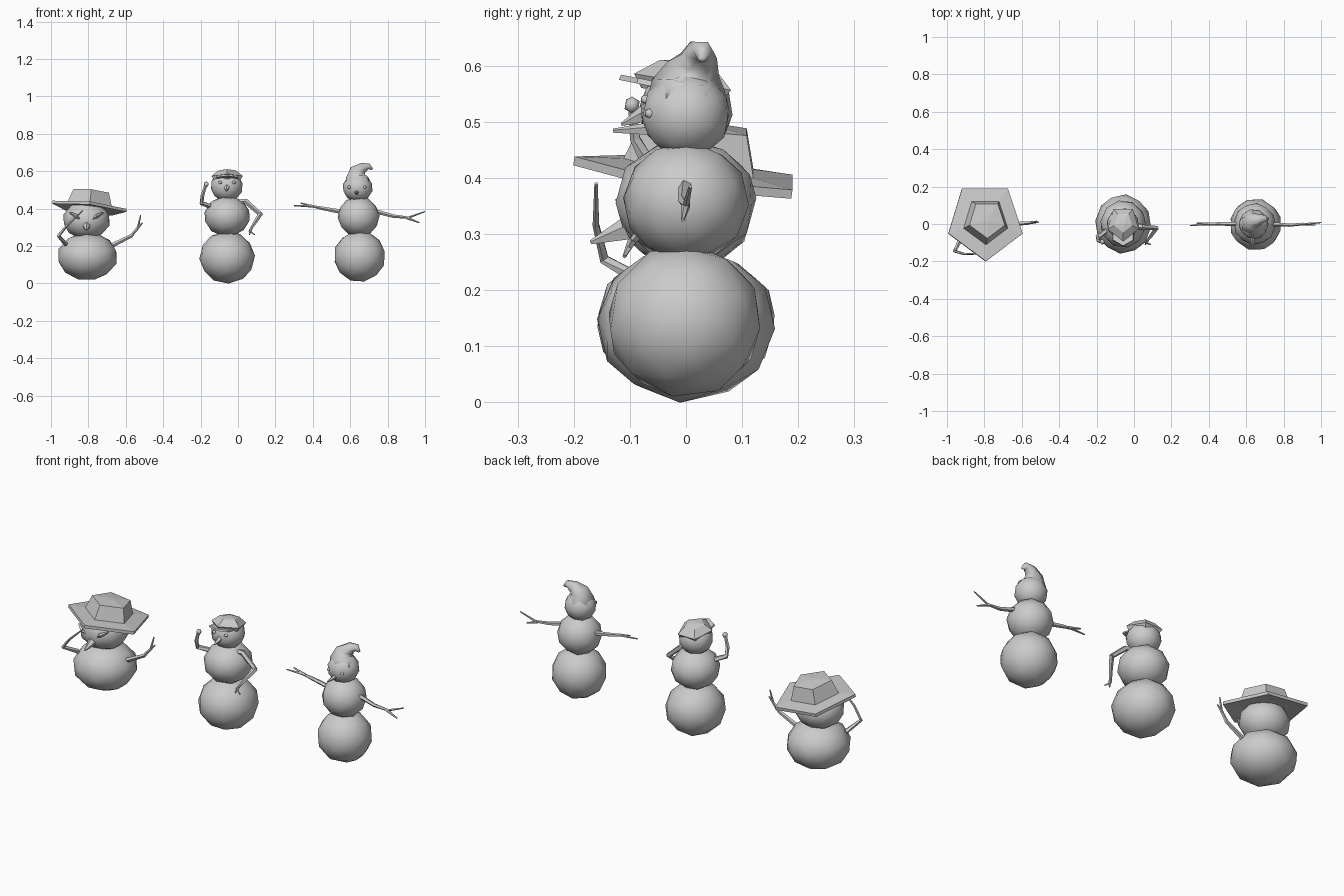
import bpy, bmesh, math
from mathutils import Vector, Matrix


def finish(bm, name, smooth):
    bmesh.ops.recalc_face_normals(bm, faces=bm.faces[:])
    me = bpy.data.meshes.new(name)
    bm.to_mesh(me)
    bm.free()
    for p in me.polygons:
        p.use_smooth = smooth
    ob = bpy.data.objects.new(name, me)
    bpy.context.collection.objects.link(ob)
    return ob


def ball(name, loc, size, turn=0.3, sub=2):
    """Low-poly snowball."""
    bm = bmesh.new()
    bmesh.ops.create_icosphere(bm, subdivisions=sub, radius=1)
    m = Matrix.Translation(loc) @ Matrix.Diagonal((*size, 1)) @ Matrix.Rotation(turn, 4, 'Y') @ Matrix.Rotation(turn, 4, 'Z')
    bmesh.ops.transform(bm, matrix=m, verts=bm.verts)
    return finish(bm, name, True)


def tube(name, pts, radii, n=5, axis=None, ref=(0, -1, 0), stretch=1, smooth=False):
    """Sweep an n-gon along points; a fixed axis gives a turned shape."""
    bm = bmesh.new()
    pts = [Vector(p) for p in pts]
    rings = []
    for i, (p, r) in enumerate(zip(pts, radii)):
        a = Vector(axis) if axis else pts[min(i + 1, len(pts) - 1)] - pts[max(i - 1, 0)]
        a.normalize()
        u = Vector(ref)
        u = (u - a * u.dot(a)).normalized()
        v = a.cross(u)
        rings.append([bm.verts.new(p + r * (stretch * u * math.cos(t) + v * math.sin(t)))
                      for t in (2 * math.pi * k / n for k in range(n))])
    for a, b in zip(rings, rings[1:]):
        for k in range(n):
            bm.faces.new((a[k], a[(k + 1) % n], b[(k + 1) % n], b[k]))
    bm.faces.new(rings[0])
    bm.faces.new(rings[-1])
    return finish(bm, name, smooth)


def turned(name, base, axis, profile, stretch=1, smooth=False):
    """Five-sided hat from (radius, height) pairs along a tilted axis."""
    a = Vector(axis).normalized()
    return tube(name, [Vector(base) + a * h for r, h in profile],
                [r for r, h in profile], axis=a, stretch=stretch, smooth=smooth)


def arm(name, pts, fork=None, r=0.013):
    """Twig arm, thinning to the tip, with an optional side twig."""
    k = len(pts) - 1
    tube(name, pts, [r * (1 - 0.75 * i / k) for i in range(k + 1)])
    if fork:
        tube(name + "_twig", fork, [r * 0.65, r * 0.25])


# Left snowman: two balls and a wide-brimmed hat
ball("left_body", (-0.805, 0, 0.145), (0.163, 0.165, 0.13))
ball("left_head", (-0.81, 0, 0.34), (0.128, 0.122, 0.105))
turned("wide_hat", (-0.795, 0.015, 0.405), (0.11, 0.12, 1),
       [(0.125, 0.0), (0.21, -0.008), (0.21, 0.008), (0.125, 0.015),
        (0.1, 0.088), (0.02, 0.096)], 1.03)
for s in (-1, 1):
    tube("left_eye", [(-0.81 + s * 0.035, -0.112, 0.345), (-0.81 + s * 0.055, -0.116, 0.36),
                      (-0.81 + s * 0.09, -0.095, 0.38)], [0.003, 0.011, 0.004], 4)
tube("left_nose", [(-0.81, -0.1, 0.31), (-0.81, -0.17, 0.285)], [0.024, 0.004], ref=(0, 0, 1))
arm("left_raised_arm", [(-0.92, -0.07, 0.21), (-0.96, -0.145, 0.255),
                        (-0.91, -0.16, 0.315), (-0.83, -0.16, 0.39)])
arm("left_waving_arm", [(-0.68, 0, 0.2), (-0.57, 0.005, 0.255), (-0.535, 0.01, 0.3), (-0.52, 0.015, 0.365)],
    [(-0.55, 0.008, 0.28), (-0.51, 0.01, 0.325)])

# Middle snowman: three balls and a peaked cap
ball("middle_body", (-0.058, 0, 0.14), (0.15, 0.16, 0.141), 0.5)
ball("middle_chest", (-0.058, 0, 0.36), (0.124, 0.128, 0.11), 0.2)
ball("middle_head", (-0.06, 0, 0.52), (0.087, 0.085, 0.083), 0.4)
turned("cap", (-0.058, 0, 0.552), (0, 0.17, 1),
       [(0.073, -0.005), (0.088, 0.018), (0.05, 0.05), (0.015, 0.057)], 1.1)
tube("cap_peak", [(-0.058, -0.055, 0.562), (-0.058, -0.055, 0.572)], [0.066, 0.062],
     axis=(0, 0.2, 1), n=6)
for s in (-1, 1):
    ball("middle_eye", (-0.058 + s * 0.036, -0.072, 0.54), (0.012, 0.01, 0.009), sub=1)
tube("middle_nose", [(-0.06, -0.07, 0.515), (-0.062, -0.115, 0.495)], [0.018, 0.003], ref=(0, 0, 1))
tube("middle_fist_arm", [(-0.14, -0.03, 0.41), (-0.195, -0.07, 0.43), (-0.19, -0.09, 0.47),
                         (-0.172, -0.095, 0.53)], [0.014, 0.013, 0.01, 0.008])
ball("fist", (-0.17, -0.096, 0.53), (0.014, 0.015, 0.016), sub=1)
tube("middle_bent_arm_upper", [(0.01, -0.01, 0.435), (0.04, -0.015, 0.44), (0.12, -0.02, 0.37)],
     [0.016, 0.015, 0.012])
arm("middle_bent_arm_lower", [(0.122, -0.02, 0.375), (0.09, -0.065, 0.325), (0.062, -0.1, 0.28),
                              (0.09, -0.11, 0.26)],
    [(0.07, -0.095, 0.29), (0.06, -0.11, 0.26)])

# Right snowman: three balls and a bent stocking hat
ball("right_body", (0.65, -0.003, 0.145), (0.14, 0.14, 0.138), 0.35)
ball("right_chest", (0.645, 0, 0.358), (0.113, 0.113, 0.108), 0.5)
ball("right_head", (0.64, 0, 0.513), (0.081, 0.08, 0.078), 0.25)
tube("stocking_hat", [(0.642, 0, 0.525), (0.635, 0.005, 0.565), (0.637, 0.013, 0.595),
                      (0.665, 0.024, 0.617), (0.7, 0.03, 0.627), (0.718, 0.028, 0.61)],
     [0.072, 0.066, 0.048, 0.032, 0.018, 0.006], 6, smooth=True)
for s in (-1, 1):
    ball("right_eye", (0.636 + s * 0.041, -0.063, 0.515), (0.01, 0.012, 0.01), sub=1)
tube("right_nose", [(0.634, -0.06, 0.487), (0.634, -0.13, 0.484)], [0.013, 0.004], ref=(0, 0, 1))
arm("right_arm_west", [(0.57, 0, 0.38), (0.45, 0.002, 0.402), (0.4, 0, 0.412), (0.3, -0.008, 0.416)],
    [(0.41, 0, 0.41), (0.335, 0.005, 0.43)])
arm("right_arm_east", [(0.72, 0, 0.39), (0.83, -0.005, 0.36), (0.91, 0, 0.352), (1.0, 0.008, 0.385)],
    [(0.9, 0, 0.352), (0.97, -0.006, 0.325)])
